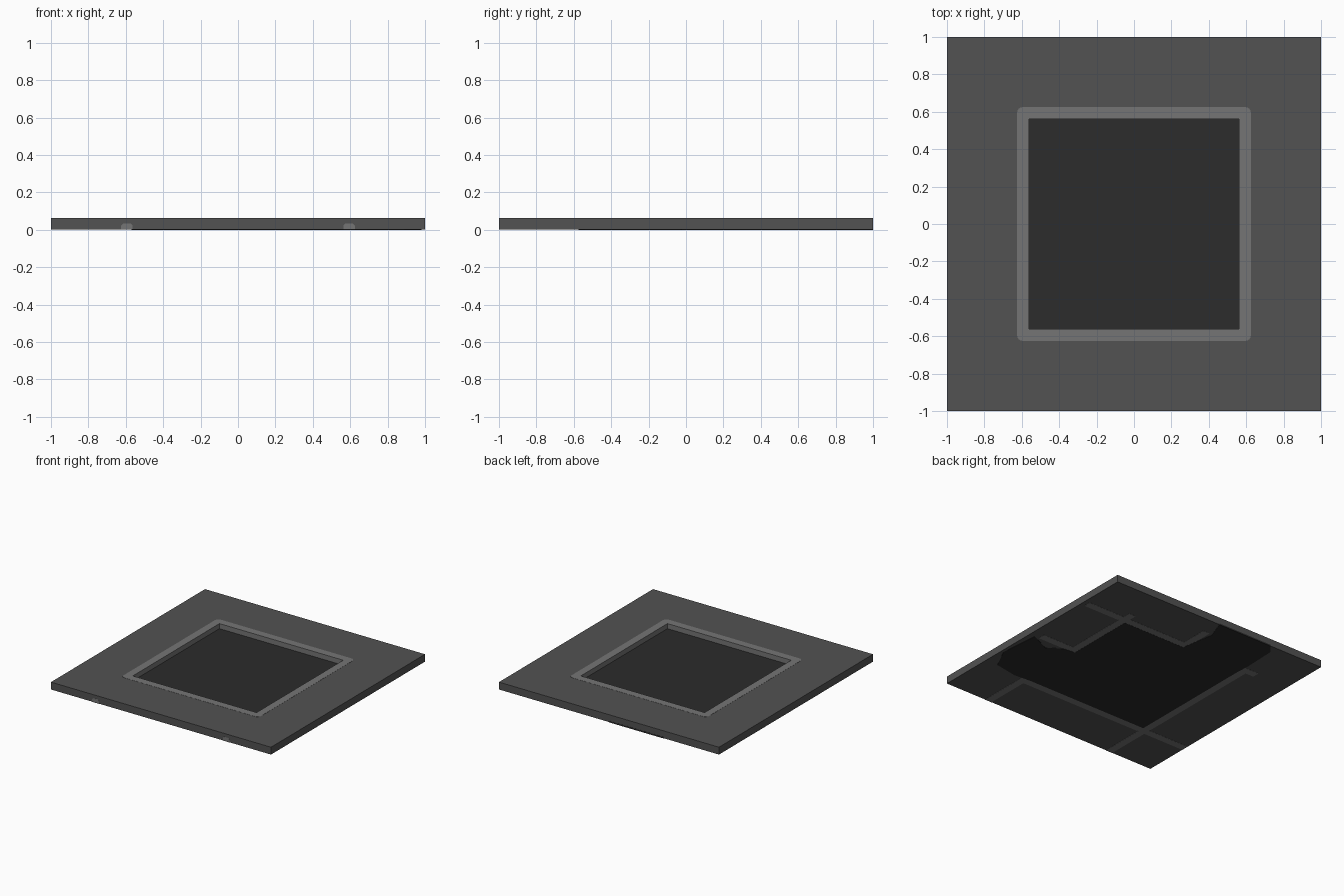
import bpy, bmesh, math
from mathutils import Matrix, Vector

if "Cube" in bpy.data.objects:
    bpy.data.objects.remove(bpy.data.objects["Cube"])


def material(name, value):
    m = bpy.data.materials.new(name)
    m.use_nodes = True
    col = (value, value, value, 1)
    m.diffuse_color = col
    bsdf = m.node_tree.nodes["Principled BSDF"]
    bsdf.inputs["Base Color"].default_value = col
    bsdf.inputs["Roughness"].default_value = 0.9
    return m


PAVING = material("grey paving", 0.084)
STONE = material("light kerb stone", 0.178)
ASPHALT = material("dark asphalt", 0.025)


def prism(name, polygons, z0, z1, mat):
    """Raise flat outlines that share edges into one solid."""
    bm = bmesh.new()
    for poly in polygons:
        bm.faces.new([bm.verts.new((x, y, z0)) for x, y in poly])
    bmesh.ops.remove_doubles(bm, verts=bm.verts[:], dist=1e-5)
    base = bm.faces[:]
    top = bmesh.ops.extrude_face_region(bm, geom=base, use_keep_orig=True)
    for v in (g for g in top["geom"] if isinstance(g, bmesh.types.BMVert)):
        v.co.z = z1
    bmesh.ops.recalc_face_normals(bm, faces=bm.faces[:])
    return finish(name, bm, mat)


def finish(name, bm, mat):
    me = bpy.data.meshes.new(name)
    bm.to_mesh(me)
    bm.free()
    me.materials.append(mat)
    ob = bpy.data.objects.new(name, me)
    bpy.context.collection.objects.link(ob)
    return ob


def frame(name, inner, outer, z0, z1, mat, radius=0.0):
    """Square ring with optional rounded outer corners."""
    polys = []
    for k in range(4):
        rot = Matrix.Rotation(k * math.pi / 2, 2)
        e = outer - radius
        side = [(-e, -outer), (e, -outer), (inner, -inner), (-inner, -inner)]
        groups = [side]
        if radius:
            arc = [(e + radius * math.sin(a), -e - radius * math.cos(a))
                   for a in (i * math.pi / 8 for i in range(5))]
            groups.append(arc + [(inner, -inner)])
        polys += [[tuple(rot @ Vector(p)) for p in g] for g in groups]
    return prism(name, polys, z0, z1, mat)


def kerb(name, a, b, half=0.031, height=0.035, chamfer=0.012):
    """Straight kerb with a chamfered top between two ground points."""
    a, b = Vector(a), Vector(b)
    d = (b - a).normalized()
    n = Vector((-d.y, d.x))
    profile = [(-half, 0.001), (half, 0.001), (half, height - chamfer),
               (half - chamfer, height), (chamfer - half, height),
               (-half, height - chamfer)]
    bm = bmesh.new()
    ends = [[bm.verts.new((*(p + n * s), z)) for s, z in profile] for p in (a, b)]
    for i in range(len(profile)):
        j = (i + 1) % len(profile)
        bm.faces.new((ends[0][i], ends[0][j], ends[1][j], ends[1][i]))
    bm.faces.new(ends[0])
    bm.faces.new(ends[1])
    bmesh.ops.recalc_face_normals(bm, faces=bm.faces[:])
    return finish(name, bm, STONE)


# Paving slab with a square opening, and the kerb ring that lines it
frame("paving_slab", 0.59, 1.0, 0.002, 0.0625, PAVING)
frame("kerb_ring", 0.5625, 0.625, 0.001, 0.0635, STONE, radius=0.03)

# Sunken floor
f = 0.563
prism("sunken_floor", [[(-f, -f), (f, -f), (f, f), (-f, f)]], 0, 0.022, ASPHALT)

# Asphalt lanes leading under the slab to two edges
prism("side_lane", [[(0.55, -0.563), (0.69, -0.575), (0.89, -0.54), (0.98, -0.36),
                     (0.95, -0.03), (0.78, -0.11), (0.66, -0.03), (0.55, -0.02)]],
      0, 0.012, ASPHALT)
prism("back_lane", [[(-0.563, 0.55), (-0.01, 0.55), (-0.02, 0.63), (-0.06, 0.84),
                     (0.0, 1.001), (-0.5, 1.001), (-0.56, 0.93), (-0.57, 0.65)]],
      0, 0.012, ASPHALT)

# Buried kerbs, flush with the underside
c = 0.594
for name, a, b in [
    ("front_left_kerb", (c, -1.001), (c, -c)),
    ("front_right_kerb", (-c, -1.001), (-c, -c)),
    ("right_front_kerb", (-0.998, -c), (-c, -c)),
    ("right_back_kerb", (-0.70, c), (-c, c)),
    ("left_back_kerb", (0.96, c), (c, c)),
    ("back_left_kerb", (c, 0.69), (c, c)),
    ("side_lane_kerb", (0.91, 0.0), (c, 0.0)),
    ("back_lane_kerb", (0.0, 0.85), (0.0, c)),
]:
    kerb(name, a, b)
